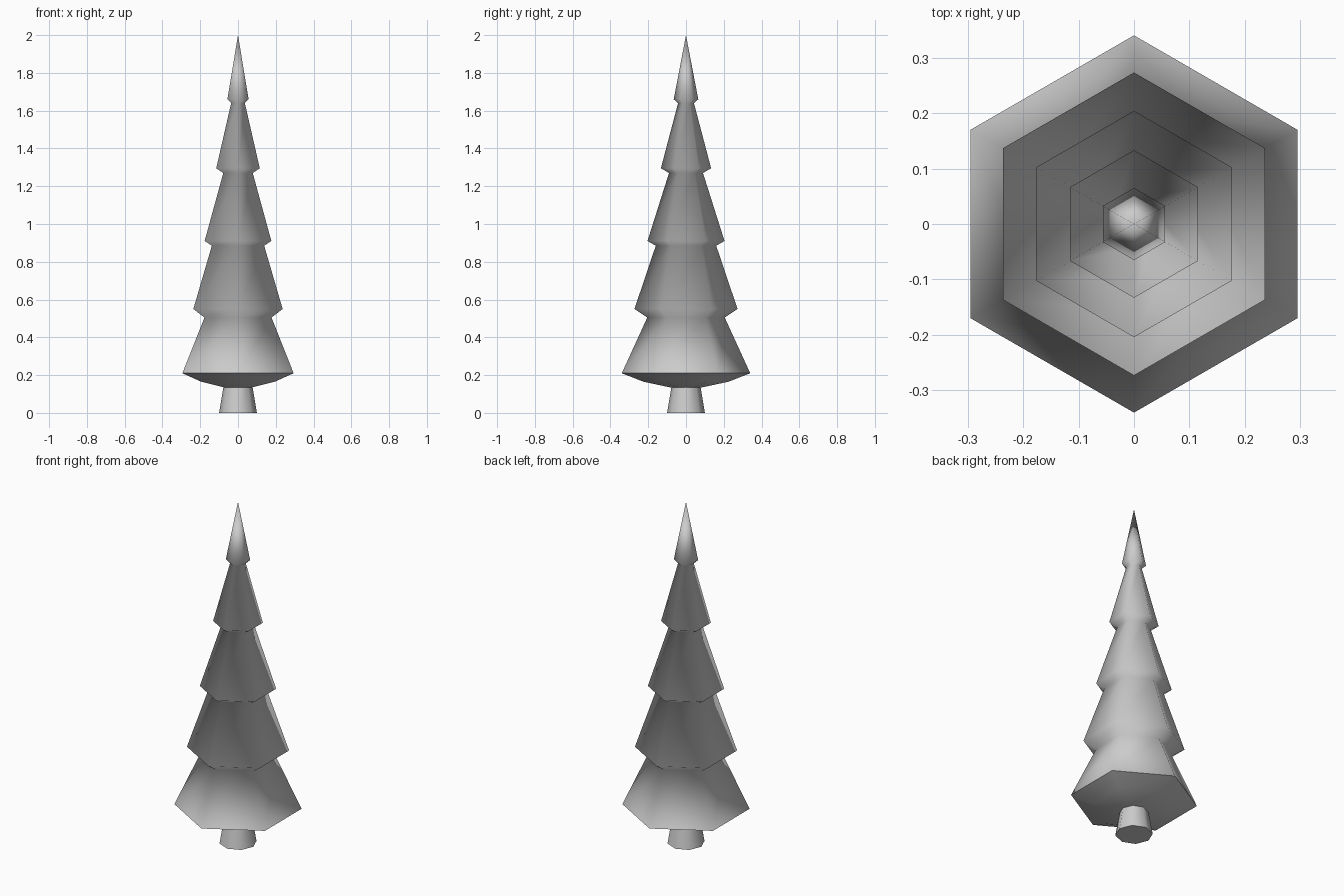
import bpy, bmesh, math

cube = bpy.data.objects.get("Cube")
if cube:
    bpy.data.objects.remove(cube, do_unlink=True)

grey = bpy.data.materials.new("plain light grey")
grey.use_nodes = True
colour = (0.6, 0.6, 0.6, 1)
grey.diffuse_color = colour
grey.node_tree.nodes["Principled BSDF"].inputs["Base Color"].default_value = colour


def lathe(name, sides, profile, smooth_angle):
    """Closed solid from (radius, height) rings; a zero radius makes a point.
    The first corner of each ring lies on the y axis."""
    bm = bmesh.new()
    rings = []
    for radius, z in profile:
        if radius == 0:
            rings.append([bm.verts.new((0, 0, z))] * sides)
            continue
        angles = [math.pi / 2 + math.tau * i / sides for i in range(sides)]
        rings.append([bm.verts.new((radius * math.cos(a), radius * math.sin(a), z))
                      for a in angles])
    for low, high in zip(rings, rings[1:]):
        for i in range(sides):
            j = (i + 1) % sides
            corners = [low[i], low[j], high[j], high[i]]
            bm.faces.new(list(dict.fromkeys(corners)))
    for ring in (rings[0], rings[-1]):
        if len(set(ring)) > 1:
            bm.faces.new(ring)
    bmesh.ops.recalc_face_normals(bm, faces=bm.faces)
    mesh = bpy.data.meshes.new(name)
    bm.to_mesh(mesh)
    bm.free()
    mesh.materials.append(grey)
    obj = bpy.data.objects.new(name, mesh)
    bpy.context.collection.objects.link(obj)
    bpy.ops.object.select_all(action="DESELECT")
    obj.select_set(True)
    bpy.context.view_layer.objects.active = obj
    bpy.ops.object.shade_smooth_by_angle(angle=math.radians(smooth_angle))
    return obj


# Tapered eight-sided trunk
lathe("trunk", 8, [(0.1, 0), (0.075, 0.15)], 50)

# Six-sided foliage: domed underside, then tiers of notch and rim up to the tip
underside = [(0.085, 0.135), (0.225, 0.165), (0.34, 0.21)]
tiers = [(0.205, 0.505), (0.273, 0.55),
         (0.16, 0.885), (0.204, 0.91),
         (0.09, 1.27), (0.133, 1.295),
         (0.042, 1.64), (0.065, 1.66)]
lathe("foliage", 6, underside + tiers + [(0, 2)], 80)
